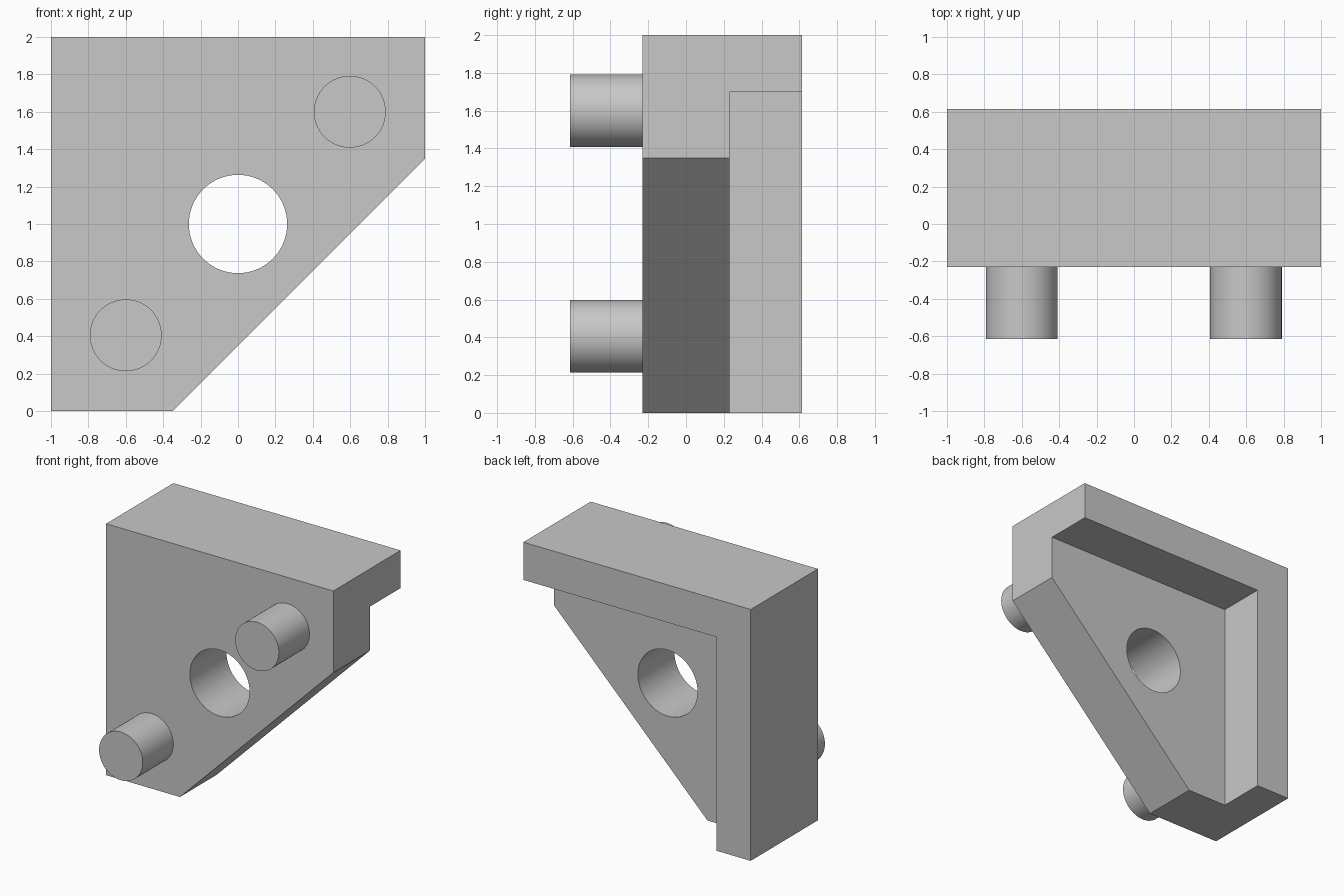
import bpy, bmesh, math
from mathutils import Matrix

if "Cube" in bpy.data.objects:
    bpy.data.objects.remove(bpy.data.objects["Cube"])

FRONT, STEP, BACK = -0.23, 0.23, 0.615   # depths: plate front, plate back, rim back
PEG_FRONT = -0.615
RIM = 0.30                               # rim width
HOLE_R, PEG_R = 0.263, 0.192

grey = bpy.data.materials.new("light_grey")
grey.diffuse_color = (0.58, 0.58, 0.58, 1)
grey.use_nodes = True
grey.node_tree.nodes["Principled BSDF"].inputs["Base Color"].default_value = grey.diffuse_color


def add_object(name, bm):
    bmesh.ops.recalc_face_normals(bm, faces=bm.faces)
    mesh = bpy.data.meshes.new(name)
    bm.to_mesh(mesh)
    bm.free()
    mesh.materials.append(grey)
    ob = bpy.data.objects.new(name, mesh)
    bpy.context.collection.objects.link(ob)
    return ob


def prism(name, outline, y0, y1):
    """Extrude an (x, z) outline from y0 to y1."""
    bm = bmesh.new()
    face = bm.faces.new([bm.verts.new((x, y0, z)) for x, z in outline])
    ext = bmesh.ops.extrude_face_region(bm, geom=[face])
    verts = [g for g in ext["geom"] if isinstance(g, bmesh.types.BMVert)]
    bmesh.ops.translate(bm, verts=verts, vec=(0, y1 - y0, 0))
    return add_object(name, bm)


def rod(name, x, z, r, y0, y1):
    """Cylinder lying along y."""
    bm = bmesh.new()
    place = Matrix.Translation((x, (y0 + y1) / 2, z)) @ Matrix.Rotation(math.pi / 2, 4, 'X')
    bmesh.ops.create_cone(bm, cap_ends=True, segments=64, radius1=r, radius2=r,
                          depth=y1 - y0, matrix=place)
    return add_object(name, bm)


def activate(ob):
    bpy.ops.object.select_all(action='DESELECT')
    ob.select_set(True)
    bpy.context.view_layer.objects.active = ob


def combine(ob, tool, operation):
    mod = ob.modifiers.new(operation.lower(), 'BOOLEAN')
    mod.operation, mod.object, mod.solver = operation, tool, 'EXACT'
    activate(ob)
    bpy.ops.object.modifier_apply(modifier=mod.name)
    bpy.data.objects.remove(tool)


# Bracket block with one chamfered corner
bracket = prism("bracket", [(-1, 0), (-0.35, 0), (1, 1.35), (1, 2), (-1, 2)], FRONT, BACK)

# Pocket at the back leaves an L-shaped rim along the top and left
inner_x, inner_z = -1 + RIM, 2 - RIM
combine(bracket, prism("pocket_cutter", [(inner_x, -0.5), (1.5, -0.5), (1.5, inner_z),
                                         (inner_x, inner_z)], STEP, 1.0), 'DIFFERENCE')

# Central through hole
combine(bracket, rod("hole_cutter", 0, 1, HOLE_R, -1, 1), 'DIFFERENCE')

# Two locating pegs on the front
for x, z in ((-0.6, 0.405), (0.598, 1.6)):
    combine(bracket, rod("peg", x, z, PEG_R, PEG_FRONT, 0.0), 'UNION')

activate(bracket)
bpy.ops.object.shade_smooth_by_angle(angle=math.radians(30))
